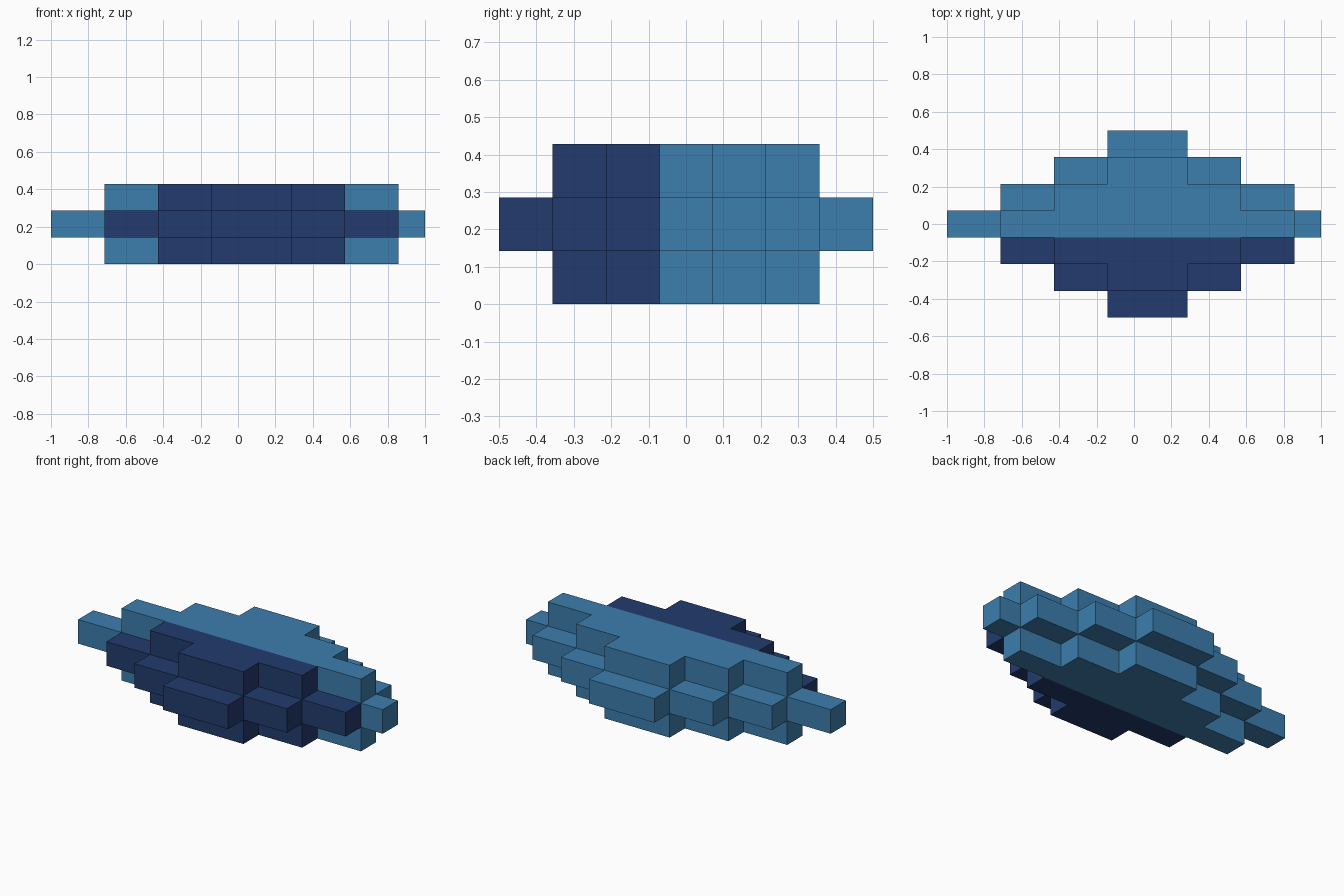
import bpy, bmesh
from mathutils import Vector

cube = bpy.data.objects.get("Cube")
if cube:
    bpy.data.objects.remove(cube, do_unlink=True)

U = 1 / 7  # edge length of one block


def material(name, srgb):
    lin = [((c / 255 + 0.055) / 1.055) ** 2.4 for c in srgb]
    m = bpy.data.materials.new(name)
    m.use_nodes = True
    m.diffuse_color = (*lin, 1)
    bsdf = next(n for n in m.node_tree.nodes if n.type == 'BSDF_PRINCIPLED')
    bsdf.inputs["Base Color"].default_value = (*lin, 1)
    bsdf.inputs["Roughness"].default_value = 0.8
    return m


light_blue = material("light blue", (60, 126, 173))
dark_blue = material("dark blue", (34, 59, 109))

# Blocks: the wide middle layer steps out one row beyond the top and bottom layers
blocks = set()
for layer, reach in enumerate((2, 3, 2)):
    for row in range(-reach, reach + 1):
        half = 2 * (reach - abs(row))
        end = min(2 + half, 7)
        blocks.update((x, row, layer) for x in range(-1 - half, end))

# Outer skin: one quad wherever a block meets empty space
bm = bmesh.new()
for block in blocks:
    centre = Vector(block) + Vector((0.5, 0, 0.5))
    for axis in range(3):
        for sign in (-1, 1):
            neighbour = list(block)
            neighbour[axis] += sign
            if tuple(neighbour) in blocks:
                continue
            n, a, b = Vector(), Vector(), Vector()
            n[axis] = sign / 2
            a[(axis + 1) % 3] = 0.5
            b[(axis + 2) % 3] = 0.5 * sign
            corners = (-a - b, a - b, a + b, b - a)
            face = bm.faces.new([bm.verts.new((centre + n + c) * U) for c in corners])
            # Front rows are dark, the rest light
            face.material_index = 1 if block[1] < 0 else 0

# Weld the skin and merge flat areas of one colour
bmesh.ops.remove_doubles(bm, verts=bm.verts, dist=0.001)
bmesh.ops.dissolve_limit(bm, angle_limit=0.01, verts=bm.verts, edges=bm.edges,
                         delimit={'MATERIAL'})

mesh = bpy.data.meshes.new("stepped_body")
bm.to_mesh(mesh)
bm.free()
mesh.materials.append(light_blue)
mesh.materials.append(dark_blue)
body = bpy.data.objects.new("stepped_body", mesh)
bpy.context.collection.objects.link(body)
